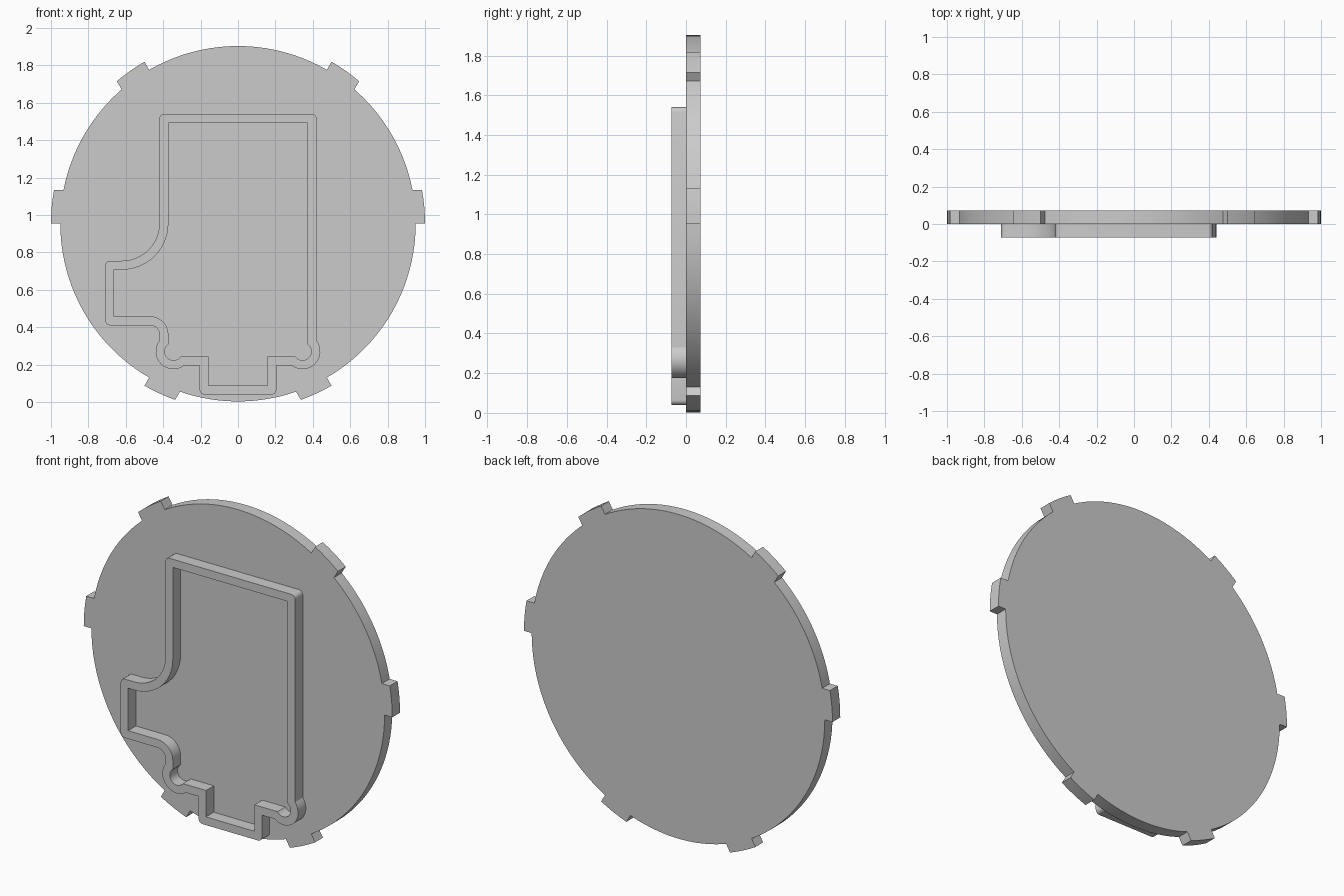
import bpy, bmesh
from math import sin, cos, asin, acos, pi, radians

if "Cube" in bpy.data.objects:
    bpy.data.objects.remove(bpy.data.objects["Cube"], do_unlink=True)

CZ, R, R_TAB, TAB_W = 0.953, 0.95, 1.0, 0.18
DEPTH, WALL = 0.072, 0.048

grey = bpy.data.materials.new("light grey")
grey.use_nodes = True
grey.diffuse_color = (0.6, 0.6, 0.6, 1)
grey.node_tree.nodes["Principled BSDF"].inputs["Base Color"].default_value = (0.6, 0.6, 0.6, 1)


def arc(cx, cz, r, a0, a1, n):
    """Points along an arc, angles in radians."""
    steps = [a0 + (a1 - a0) * i / n for i in range(n + 1)]
    return [(cx + r * cos(a), cz + r * sin(a)) for a in steps]


def finish(name, bm, faces, y0):
    """Extrude flat faces from y0 towards the back and make the object."""
    res = bmesh.ops.extrude_face_region(bm, geom=faces, use_keep_orig=True)
    moved = [v for v in res["geom"] if isinstance(v, bmesh.types.BMVert)]
    bmesh.ops.translate(bm, verts=moved, vec=(0, DEPTH, 0))
    bmesh.ops.recalc_face_normals(bm, faces=bm.faces[:])
    mesh = bpy.data.meshes.new(name)
    bm.to_mesh(mesh)
    bm.free()
    obj = bpy.data.objects.new(name, mesh)
    bpy.context.collection.objects.link(obj)
    obj.location.y = y0
    mesh.materials.append(grey)
    bpy.ops.object.select_all(action="DESELECT")
    obj.select_set(True)
    bpy.context.view_layer.objects.active = obj
    bpy.ops.object.shade_smooth_by_angle(angle=radians(30))
    return obj


# Base disc with six parallel-sided rim tabs
outer_a, inner_a = asin(TAB_W / R_TAB), asin(TAB_W / R)
outline = []
for k in range(6):
    base, step = k * pi / 3, pi / 3
    near, far = (0, 1) if k % 2 == 0 else (-1, 0)
    outline += arc(0, CZ, R_TAB, base + near * outer_a, base + far * outer_a, 4)
    next_near = -1 if k % 2 == 0 else 0
    outline += arc(0, CZ, R, base + far * inner_a, base + step + next_near * inner_a, 20)
bm = bmesh.new()
disc_face = bm.faces.new([bm.verts.new((x, 0, z)) for x, z in outline])
finish("base_disc", bm, [disc_face], 0)


# Raised wall: the same contour at offset d gives its outer and inner edges
def corner(x, z, sx, sz, d, a0, r=0.025):
    """Convex corner, turning clockwise; sx, sz point inwards."""
    if d >= r:
        return [(x + sx * d, z + sz * d)] * 5
    return arc(x + sx * r, z + sz * r, r - d, a0, a0 - pi / 2, 4)


def contour(d):
    lobe = acos((0.075 - d) / (0.095 - d))
    pts = corner(-0.42, 1.54, 1, -1, d, pi)
    pts += corner(0.42, 1.54, -1, -1, d, pi / 2)
    pts += arc(0.345, 0.27, 0.095 - d, lobe, -pi / 2 - lobe, 16)
    pts += [(0.205 - d, 0.195 + d)]
    pts += corner(0.205, 0.04, -1, 1, d, 0)
    pts += corner(-0.205, 0.04, 1, 1, d, -pi / 2)
    pts += [(-0.205 + d, 0.195 + d)]
    pts += arc(-0.345, 0.27, 0.095 - d, -pi / 2 + lobe, -pi - lobe, 16)
    pts += arc(-0.47, 0.36, 0.05 + d, 0, pi / 2, 8)
    pts += corner(-0.71, 0.41, 1, 1, d, -pi / 2)
    pts += corner(-0.71, 0.755, 1, -1, d, pi)
    pts += arc(-0.62, 0.955, 0.2 + d, -pi / 2, 0, 12)
    return pts


bm = bmesh.new()
rings = [[bm.verts.new((x, 0, z)) for x, z in contour(d)] for d in (0, WALL)]
count = len(rings[0])
for i in range(count):
    j = (i + 1) % count
    bm.faces.new((rings[0][i], rings[0][j], rings[1][j], rings[1][i]))
bmesh.ops.remove_doubles(bm, verts=bm.verts[:], dist=0.0005)
finish("raised_wall", bm, bm.faces[:], -DEPTH)
